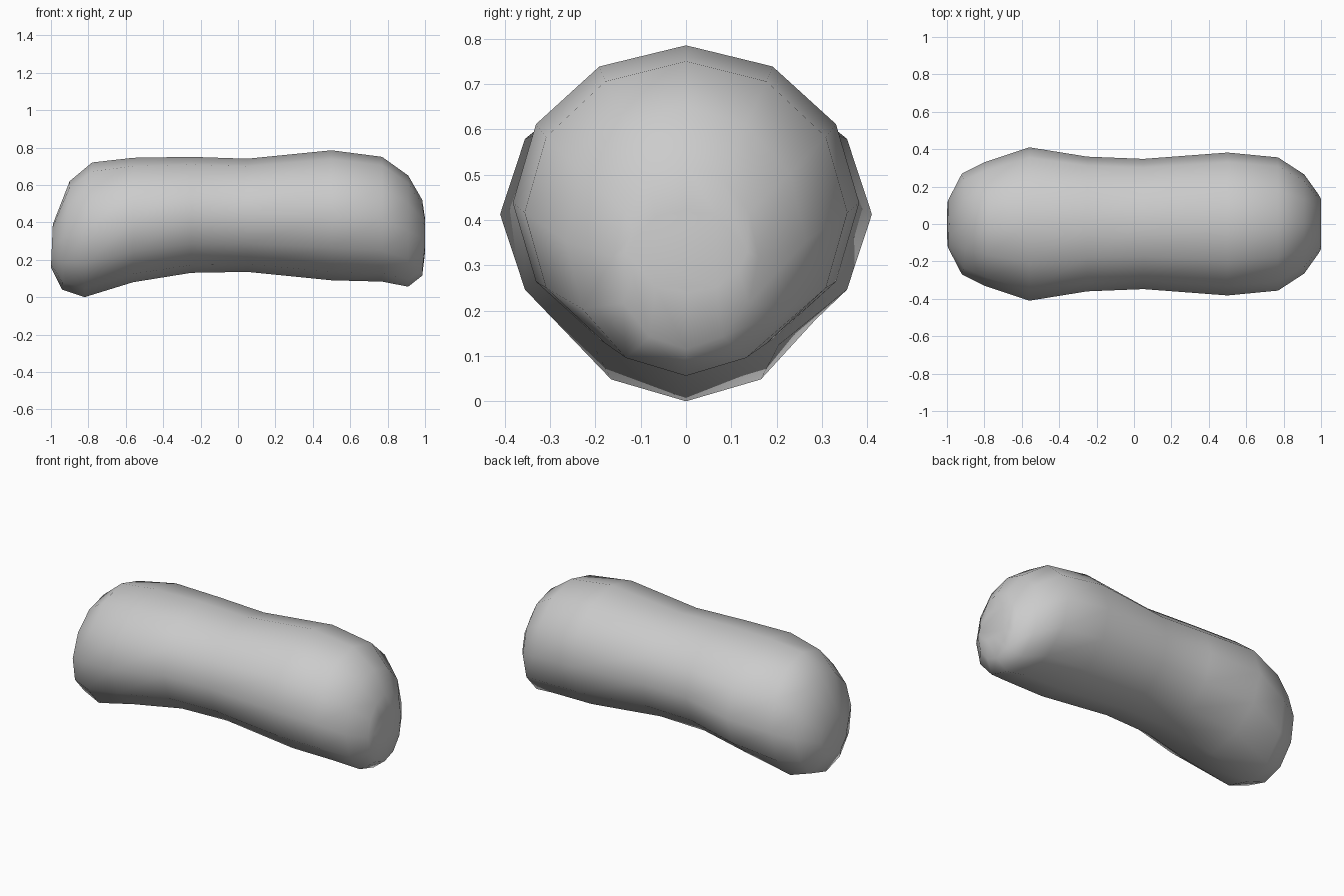
import bpy, bmesh, math

if "Cube" in bpy.data.objects:
    bpy.data.objects.remove(bpy.data.objects["Cube"])

SIDES = 12
# Cross-sections: top x, top z, bottom x, bottom z, half width
RINGS = [
    (-0.99, 0.39, -1.00, 0.16, 0.125),
    (-0.90, 0.62, -0.94, 0.04, 0.27),
    (-0.78, 0.72, -0.82, 0.00, 0.33),
    (-0.56, 0.745, -0.56, 0.08, 0.41),
    (-0.25, 0.75, -0.25, 0.13, 0.36),
    (0.05, 0.74, 0.05, 0.135, 0.348),
    (0.50, 0.785, 0.50, 0.09, 0.382),
    (0.77, 0.75, 0.77, 0.083, 0.356),
    (0.91, 0.65, 0.91, 0.056, 0.265),
    (0.985, 0.52, 0.985, 0.115, 0.16),
    (1.00, 0.42, 1.00, 0.24, 0.135),
]

# Curved cushion body lofted through the cross-sections
bm = bmesh.new()
loops = []
for tx, tz, bx, bz, w in RINGS:
    loop = []
    for i in range(SIDES):
        a = 2 * math.pi * i / SIDES
        t = (1 - math.cos(a)) / 2
        loop.append(bm.verts.new((tx + (bx - tx) * t, w * math.sin(a), tz + (bz - tz) * t)))
    loops.append(loop)
for a, b in zip(loops, loops[1:]):
    for i in range(SIDES):
        j = (i + 1) % SIDES
        bm.faces.new((a[i], a[j], b[j], b[i]))
# End caps
bm.faces.new(loops[0])
bm.faces.new(loops[-1])
bmesh.ops.recalc_face_normals(bm, faces=bm.faces[:])
for f in bm.faces:
    f.smooth = True

mesh = bpy.data.meshes.new("curved_body")
bm.to_mesh(mesh)
bm.free()
body = bpy.data.objects.new("curved_body", mesh)
bpy.context.collection.objects.link(body)
